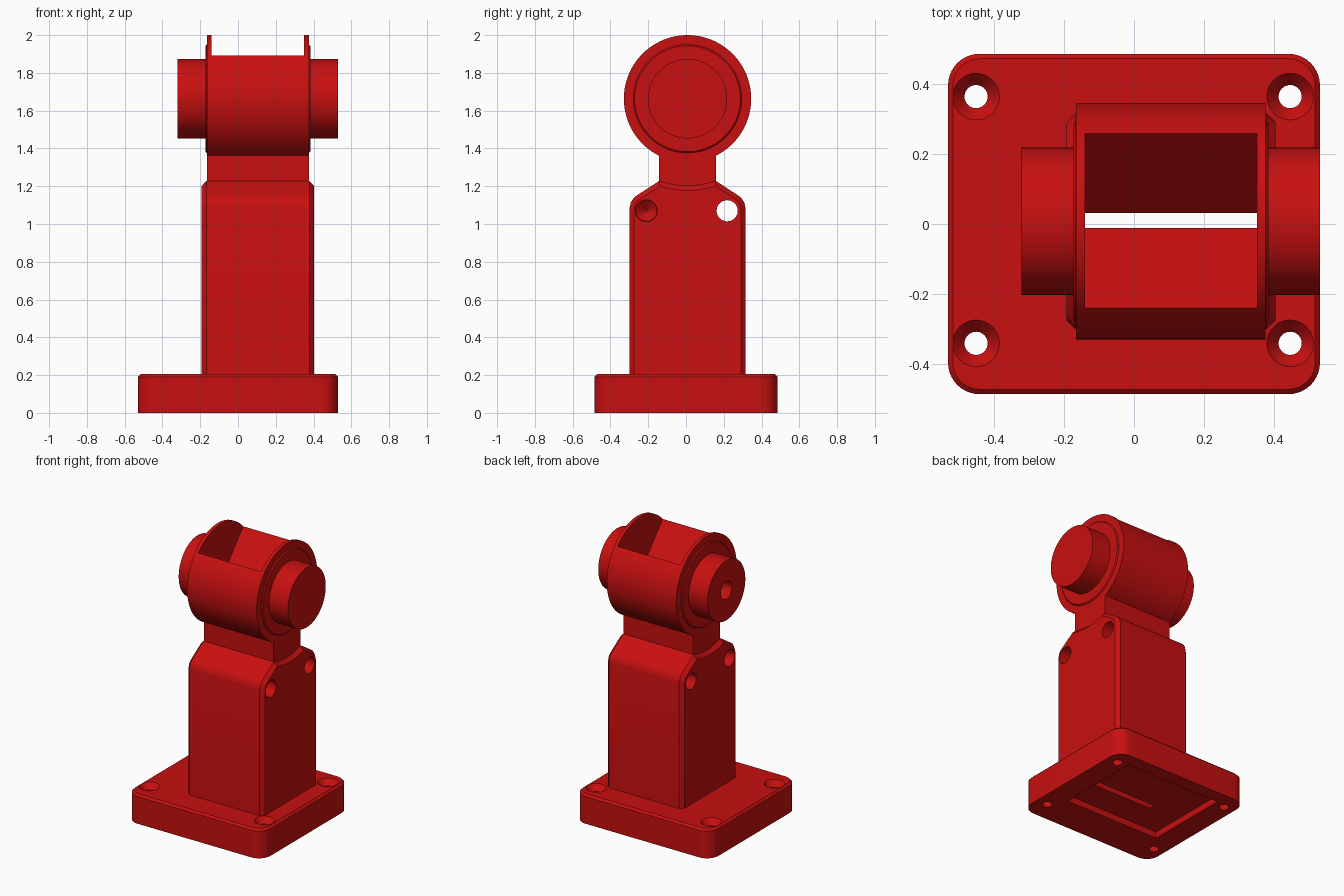
import bpy, bmesh, math
from mathutils import Vector

if "Cube" in bpy.data.objects:
    bpy.data.objects.remove(bpy.data.objects["Cube"])

red = bpy.data.materials.new("red_paint")
red.diffuse_color = (0.58, 0.005, 0.005, 1)
red.use_nodes = True
red.node_tree.nodes["Principled BSDF"].inputs["Base Color"].default_value = red.diffuse_color

CY, CZ = 0.008, 1.663          # drum axis position (y, z)
X0, X1 = -0.165, 0.375         # drum width


def arc(cx, cy, r, a0, a1, n):
    return [(cx + r * math.cos(math.radians(a0 + (a1 - a0) * i / n)),
             cy + r * math.sin(math.radians(a0 + (a1 - a0) * i / n))) for i in range(n + 1)]


def circle(cx, cy, r, n=96):
    return arc(cx, cy, r, 0, 360, n)[:-1]


def finish(name, bm):
    bmesh.ops.recalc_face_normals(bm, faces=bm.faces)
    me = bpy.data.meshes.new(name)
    bm.to_mesh(me)
    bm.free()
    ob = bpy.data.objects.new(name, me)
    bpy.context.collection.objects.link(ob)
    me.materials.append(red)
    return ob


def prism(name, pts, axis, a, b, bevel_a=0, bevel_b=0):
    """Extrude a profile along x (points are y, z) or z (points are x, y)."""
    bm = bmesh.new()

    def place(p, t):
        return Vector((t, *p)) if axis == "x" else Vector((*p, t))
    rings = [[bm.verts.new(place(p, t)) for p in pts] for t in (a, b)]
    caps = [bm.faces.new(r) for r in rings]
    n = len(pts)
    for i in range(n):
        j = (i + 1) % n
        bm.faces.new((rings[0][i], rings[0][j], rings[1][j], rings[1][i]))
    bmesh.ops.recalc_face_normals(bm, faces=bm.faces)
    edges = [list(c.edges) for c in caps]
    for es, w in zip(edges, (bevel_a, bevel_b)):
        if w:
            bmesh.ops.bevel(bm, geom=es, offset=w, segments=1, affect="EDGES", profile=0.5)
    return finish(name, bm)


def cone(name, loc, r0, r1, depth, axis="z"):
    """Frustum from radius r0 at loc to r1 at loc + depth along the axis."""
    bm = bmesh.new()
    n, rings = 32, []
    for r, t in ((r0, 0), (r1, depth)):
        ring = []
        for u, v in circle(0, 0, r, n):
            off = (t, u, v) if axis == "x" else (u, v, t)
            ring.append(bm.verts.new(Vector(loc) + Vector(off)))
        rings.append(ring)
        bm.faces.new(ring)
    for i in range(n):
        j = (i + 1) % n
        bm.faces.new((rings[0][i], rings[0][j], rings[1][j], rings[1][i]))
    return finish(name, bm)


def rect(x0, x1, y0, y1):
    return [(x0, y0), (x1, y0), (x1, y1), (x0, y1)]


def cut(ob, cutters):
    bpy.context.view_layer.objects.active = ob
    for c in cutters:
        m = ob.modifiers.new("cut", "BOOLEAN")
        m.operation, m.solver, m.object = "DIFFERENCE", "EXACT", c
        bpy.ops.object.modifier_apply(modifier=m.name)


# Mounting plate with rounded corners and chamfered top rim
R, HX, HY = 0.09, 0.53, 0.485
outline = []
for sx, sy, a in ((1, 1, 0), (-1, 1, 90), (-1, -1, 180), (1, -1, 270)):
    outline += arc(sx * (HX - R), sy * (HY - R), R, a, a + 90, 10)
base = prism("base_plate", outline, "z", 0, 0.205, 0, 0.014)

# Column: rounded shoulders and a shallow cradle arc on top
half = math.degrees(math.asin(0.15 / 0.46))
right = [(0.315, 0.10), (0.315, 1.085), (0.308, 1.115), (0.293, 1.138), (0.275, 1.152)]
left = [(2 * CY - y, z) for y, z in reversed(right)]
cradle = arc(CY, CZ, 0.46, 270 + half, 270 - half, 14)
column = prism("column", right + cradle + left, "x", -0.193, 0.403, 0.025, 0.025)

# Neck between column and drum
neck = prism("neck", rect(-0.143, 0.158, 1.12, 1.41), "x", X0, X1)

# Drum, side flanges and axle stubs
drum = prism("drum", circle(CY, CZ, 0.337, 128), "x", X0, X1)
flanges, stubs = [], []
for side, fa, fb, sa, sb in (("left", -0.173, -0.15, -0.32, -0.15),
                             ("right", 0.36, 0.383, 0.36, 0.53)):
    ch = (0.007, 0) if side == "left" else (0, 0.007)
    flanges.append(prism(side + "_flange", circle(CY, CZ, 0.287), "x", fa, fb, *ch))
    stubs.append(prism(side + "_axle_stub", circle(CY, CZ, 0.21), "x", sa, sb))

# Hopper opening that narrows to a slot running down to the floor
hopper = prism("hopper_cutter", [(-0.24, 2.2), (-0.24, 1.89), (-0.012, 1.63), (-0.012, -0.1),
                                 (0.032, -0.1), (0.032, 1.63), (0.26, 1.89), (0.26, 2.2)],
               "x", -0.14, 0.35)

# Screw holes, countersinks and the pocket under the plate
plate_cutters = [prism("pocket_cutter", rect(-0.37, 0.37, -0.22, 0.39), "z", -0.1, 0.045)]
for x in (-0.45, 0.445):
    for y in (-0.34, 0.363):
        plate_cutters.append(cone("screw_cutter", (x, y, -0.1), 0.033, 0.033, 0.4))
        plate_cutters.append(cone("sink_cutter", (x, y, 0.165), 0.033, 0.0668, 0.0405))

# Cross holes in the column: the rear one passes through, the front ones are blind
column_cutters = [cone("cross_cutter", (-0.5, 0.218, 1.07), 0.056, 0.056, 1.2, "x")]
for x, d in ((-0.194, 1), (0.404, -1)):
    column_cutters.append(cone("blind_cutter", (x - d * 0.1, -0.21, 1.07), 0.058, 0.058, d * 0.2, "x"))
    column_cutters.append(cone("tip_cutter", (x + d * 0.098, -0.21, 1.07), 0.058, 0.008, d * 0.04, "x"))

# Dimple in the left axle end
dimple = cone("dimple_cutter", (-0.4, CY, CZ), 0.062, 0.062, 0.18, "x")

cut(base, plate_cutters + [hopper])
cut(column, column_cutters + [hopper])
cut(neck, [hopper])
cut(drum, [hopper])
cut(stubs[0], [dimple])

for c in plate_cutters + column_cutters + [hopper, dimple]:
    bpy.data.objects.remove(c, do_unlink=True)

# Smooth round surfaces, keep edges sharp
for ob in [base, column, neck, drum] + flanges + stubs:
    bpy.ops.object.select_all(action="DESELECT")
    ob.select_set(True)
    bpy.context.view_layer.objects.active = ob
    bpy.ops.object.shade_smooth_by_angle(angle=math.radians(25))
